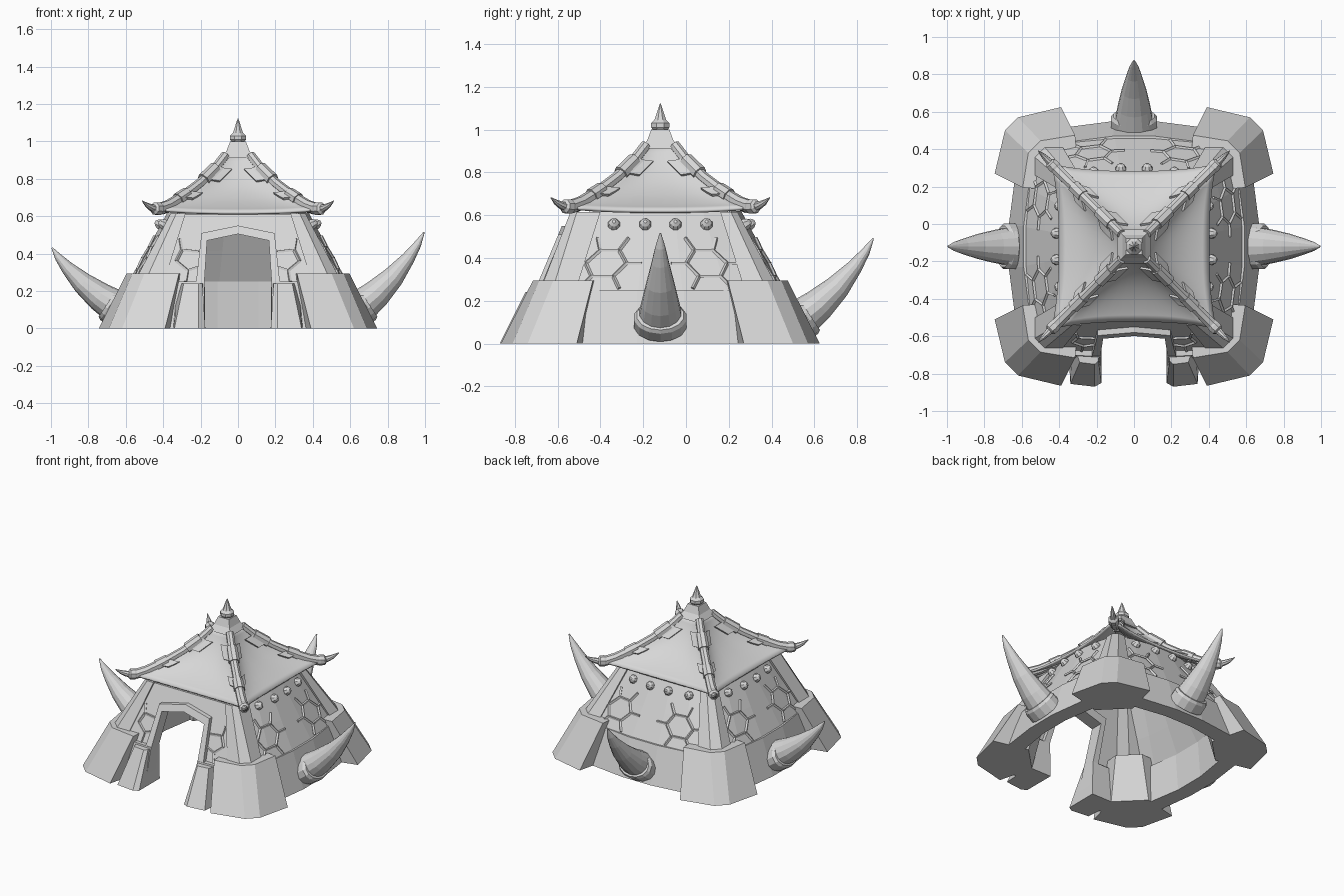
import bpy, bmesh, math
from mathutils import Vector, Matrix

cube = bpy.data.objects.get("Cube")
if cube:
    bpy.data.objects.remove(cube, do_unlink=True)

CY = -0.12  # hut axis
stone = bpy.data.materials.new("plain_grey")
stone.use_nodes = True
grey = (0.68, 0.68, 0.68, 1)
stone.diffuse_color = grey
stone.node_tree.nodes["Principled BSDF"].inputs["Base Color"].default_value = grey


def turn(k):
    return Matrix.Translation((0, CY, 0)) @ Matrix.Rotation(k * math.pi / 2, 4, 'Z')


def build(name, verts, faces, k=0, closed=True, smooth=False, thick=0):
    mesh = bpy.data.meshes.new(name)
    mesh.from_pydata([turn(k) @ Vector(v) for v in verts], [], faces)
    if closed:
        bm = bmesh.new()
        bm.from_mesh(mesh)
        bmesh.ops.recalc_face_normals(bm, faces=bm.faces)
        bm.to_mesh(mesh)
        bm.free()
    mesh.materials.append(stone)
    ob = bpy.data.objects.new(name, mesh)
    bpy.context.collection.objects.link(ob)
    if thick:
        mod = ob.modifiers.new("thickness", 'SOLIDIFY')
        mod.thickness = thick
        mod.offset = -1
    if smooth:
        bpy.ops.object.select_all(action='DESELECT')
        ob.select_set(True)
        bpy.context.view_layer.objects.active = ob
        bpy.ops.object.shade_smooth_by_angle(angle=math.radians(35))
    return ob


def loft(name, rings, k=0, smooth=False):
    n = len(rings[0])
    verts = [p for r in rings for p in r]
    faces = [(j * n + i, j * n + (i + 1) % n, (j + 1) * n + (i + 1) % n, (j + 1) * n + i)
             for j in range(len(rings) - 1) for i in range(n)]
    faces += [tuple(range(n)), tuple(range(len(verts) - n, len(verts)))]
    return build(name, verts, faces, k, smooth=smooth)


def tube(name, pts, radii, n=8, k=0, squash=1, smooth=False):
    pts = [Vector(p) for p in pts]
    rings = []
    for i, p in enumerate(pts):
        t = (pts[min(i + 1, len(pts) - 1)] - pts[max(i - 1, 0)]).normalized()
        side = t.cross(Vector((0, 0, 1)))
        side = side.normalized() if side.length > 0.01 else Vector((1, 0, 0))
        up = side.cross(t)
        rings.append([p + radii[i] * (side * math.cos(a) + up * math.sin(a) * squash)
                      for a in (2 * math.pi * (q + 0.5) / n for q in range(n))])
    return loft(name, rings, k, smooth)


def sheet(name, f, us, vs, k=0, thick=0.03, smooth=False):
    n = len(us)
    verts = [f(u, v) for v in vs for u in us]
    faces = [(j * n + i, j * n + i + 1, (j + 1) * n + i + 1, (j + 1) * n + i)
             for j in range(len(vs) - 1) for i in range(n - 1)]
    return build(name, verts, faces, k, False, smooth, thick)


def slab(name, outline, face, depth):
    return loft(name, [[(x, -face(z) + d, z) for x, z in outline] for d in (0, depth)])


def lerp(a, b, t):
    return a + (b - a) * t


def sample(table, r):
    s = min(max(r, 0), 1) * (len(table) - 1)
    i = min(int(s), len(table) - 2)
    return Vector(table[i]).lerp(Vector(table[i + 1]), s - i)


# Curved side walls, local outward direction +x
def wall(u, z, lift=0):
    s = (z - 0.24) / 0.38
    return Vector((0.585 - 0.205 * s - 0.06 * u * u + lift, u * lerp(0.52, 0.33, s), z))


def front(z):
    return 0.56 - 0.42 * (z - 0.24)


def plinth(y, j):
    bow = max(0, abs(y) - 0.11)
    out, inner = 0.67 - 0.13 * bow, 0.56 - 0.16 * bow
    return [(out, y, 0), (out - 0.08, y, 0.25), (inner - 0.02, y, 0.25), (inner, y, 0)][j]


def bead(name, pts, k=0):
    for a, b in zip(pts, pts[1:]):
        tube(name, [a, b], [0.009, 0.009], 4, k)


steps = [-1, -0.6, -0.2, 0.2, 0.6, 1]
places = {0: "left", 1: "back", 2: "right"}
bends = {0: 1, 1: 0.94, 2: 0.79}
for k, tag in places.items():
    loft(tag + "_plinth", [[plinth(y, j) for j in range(4)] for y in (-0.5, -0.36, -0.11, 0.11, 0.36, 0.5)], k)
    sheet(tag + "_wall", wall, steps, [0.23, 0.43, 0.62], k)
    # Raised cell pattern with lines running out to the wall edges
    for c in (-0.56, 0.48):
        hexa = [(c + 0.21 * math.cos(a), 0.375 + 0.07 * math.sin(a))
                for a in (q * math.pi / 3 for q in range(7))]
        bead(tag + "_cell", [wall(u, z, 0.002) for u, z in hexa], k)
        for u, z in hexa[:6]:
            end = (u + (u - c) * 0.75, z + (z - 0.375) * 0.95)
            if abs(end[0]) < 1:
                bead(tag + "_cell_branch", [wall(u, z, 0.002), wall(*end, 0.002)], k)
    # Studs under the eave
    for y in (-0.215, -0.07, 0.07, 0.215):
        p = wall(y / 0.36, 0.555)
        tube(tag + "_stud", [p + Vector((d, 0, d * 0.5)) for d in (-0.01, 0.005, 0.02, 0.03)],
             [0.027, 0.03, 0.022, 0.008], 8, k)
    # Horn in its collar
    tube(tag + "_horn_collar", [(0.63, 0, 0.085), (0.685, 0, 0.122), (0.70, 0, 0.132)],
         [0.125, 0.125, 0.112], 14, k, 0.74)
    path = [(0.66, 0.12), (0.74, 0.185), (0.83, 0.275), (0.91, 0.375), (0.96, 0.45), (0.995, 0.515)]
    tube(tag + "_horn", [(x, 0, 0.12 + (z - 0.12) * bends[k]) for x, z in path],
         [0.105, 0.09, 0.068, 0.042, 0.024, 0.004], 14, k, 0.86)

# Front wall with doorway, and door frame
door = [(-0.175, 0), (-0.165, 0.47), (0, 0.505), (0.165, 0.47), (0.175, 0)]
upper = [(-0.18, 0.24)] + door[1:4] + [(0.18, 0.24)]
slab("front_wall", [(-0.5, 0.24)] + upper + [(0.5, 0.24), (0.34, 0.608), (-0.34, 0.608)], front, 0.03)
slab("door_frame", upper + [(0.225, 0.24), (0.195, 0.51), (0, 0.55), (-0.195, 0.51), (-0.225, 0.24)],
     lambda z: front(z) + 0.03, 0.09)

bottom = [(0.33, 0.5), (0.39, 0.745), (0.62, 0.69), (0.69, 0.62), (0.745, 0.39), (0.5, 0.33)]
top = [(0.3, 0.42), (0.315, 0.595), (0.5, 0.565), (0.565, 0.5), (0.595, 0.315), (0.42, 0.3)]
for sx, side in ((1, "left"), (-1, "right")):
    # Door posts and the low wall behind them
    loft(side + "_door_post", [[(sx * x, y, z) for x, y in ring] for z, ring in (
        (0, [(0.175, -0.5), (0.175, -0.73), (0.21, -0.75), (0.34, -0.735), (0.355, -0.5)]),
        (0.24, [(0.178, -0.5), (0.19, -0.61), (0.21, -0.63), (0.29, -0.62), (0.33, -0.5)]))])
    loft(side + "_front_plinth", [[(sx * x, y, z) for x, y in ring] for z, ring in (
        (0, [(0.18, -0.52), (0.18, -0.66), (0.5, -0.62), (0.5, -0.52)]),
        (0.25, [(0.18, -0.51), (0.18, -0.59), (0.5, -0.57), (0.5, -0.51)]))])
    lines = [[(0.21, 0.33), (0.27, 0.31), (0.33, 0.36), (0.30, 0.42), (0.21, 0.41)],
             [(0.30, 0.42), (0.31, 0.48)], [(0.27, 0.31), (0.28, 0.25)]]
    for line in lines:
        bead("front_cell", [(sx * x, -front(z) - 0.002, z) for x, z in line])
    for sy, end in ((1, "back"), (-1, "front")):
        # Corner buttress and leaning pillar
        loft(f"{end}_{side}_buttress", [[(sx * x, sy * y, z) for x, y in ring]
                                        for z, ring in ((0, bottom), (0.295, top))])
        rings = []
        for z, a, w, c in ((0.2, 0.58, 0.17, 0.06), (0.615, 0.36, 0.08, 0.03)):
            b = a + (0.06 if sy < 0 and z > 0.5 else 0)
            rings.append([(sx * x, sy * y, z) for x, y in (
                (a, a - w), (a, b - c), (a - c, b), (a - w, b), (a - w, a - w))])
        loft(f"{end}_{side}_pillar", rings)

# Concave tent roof: ridge and mid-panel profiles as (reach, height)
ridge = [(0.05, 0.94), (0.12, 0.85), (0.2, 0.77), (0.29, 0.7), (0.37, 0.65), (0.43, 0.627)]
valley = [(0.05, 0.93), (0.1, 0.83), (0.17, 0.745), (0.245, 0.685), (0.325, 0.64), (0.397, 0.61)]


def roof(t, r, lift=0):
    e, m = sample(ridge, r), sample(valley, r)
    d, z = m.lerp(e, abs(t) ** 2.5)
    return Vector((d + lift * 0.5, t * e[0], z + lift))


def on_ridge(r, lift=0.008):
    d, z = sample(ridge, r)
    return Vector((d, d, z + lift))


for k in range(4):
    sheet("roof_panel", roof, [i / 6 - 1 for i in range(13)], [i / 10 for i in range(11)], k, 0.015, True)
    # Ridge pole with pointed upturned end
    tube("ridge_pole", [on_ridge(r) for r in (0.05, 0.2, 0.4, 0.6, 0.8, 0.97)],
         [0.026, 0.026, 0.027, 0.029, 0.031, 0.033], 8, k, smooth=True)
    tube("pole_collar", [(0.41, 0.41, 0.642), (0.425, 0.425, 0.64), (0.445, 0.445, 0.641), (0.452, 0.452, 0.643)],
         [0.03, 0.036, 0.034, 0.022], 8, k)
    tube("pole_tip", [(0.445, 0.445, 0.64), (0.465, 0.465, 0.647), (0.487, 0.487, 0.66), (0.512, 0.512, 0.682)],
         [0.021, 0.018, 0.013, 0.002], 8, k, smooth=True)
    # Bindings around the pole with flaps on the roof
    for r0, r1, reach in ((0.2, 0.36, 0.085), (0.56, 0.68, 0.08)):
        tube("ridge_binding", [on_ridge(r0), on_ridge(r1)], [0.035, 0.037], 8, k)
        for s in (-1, 1):
            def flap(u, r):
                return roof(s * (1 - u * reach / sample(ridge, r)[0]), r, 0.014)
            sheet("binding_flap", flap, [1, 0.5, 0] if s > 0 else [0, 0.5, 1],
                  [r0, (r0 + r1) / 2, r1], k, 0.015)

# Square cap and finial
square = [(-1, -1), (1, -1), (1, 1), (-1, 1)]
loft("roof_cap", [[(x * h, y * h, z) for x, y in square]
                  for h, z in ((0.09, 0.912), (0.061, 0.95), (0.042, 1.0))])
finial = [(0.03, 0.99), (0.046, 1.01), (0.046, 1.03), (0.03, 1.045), (0.024, 1.06), (0.012, 1.095), (0.002, 1.122)]
tube("finial", [(0, 0, z) for r, z in finial], [r for r, z in finial], 8)
